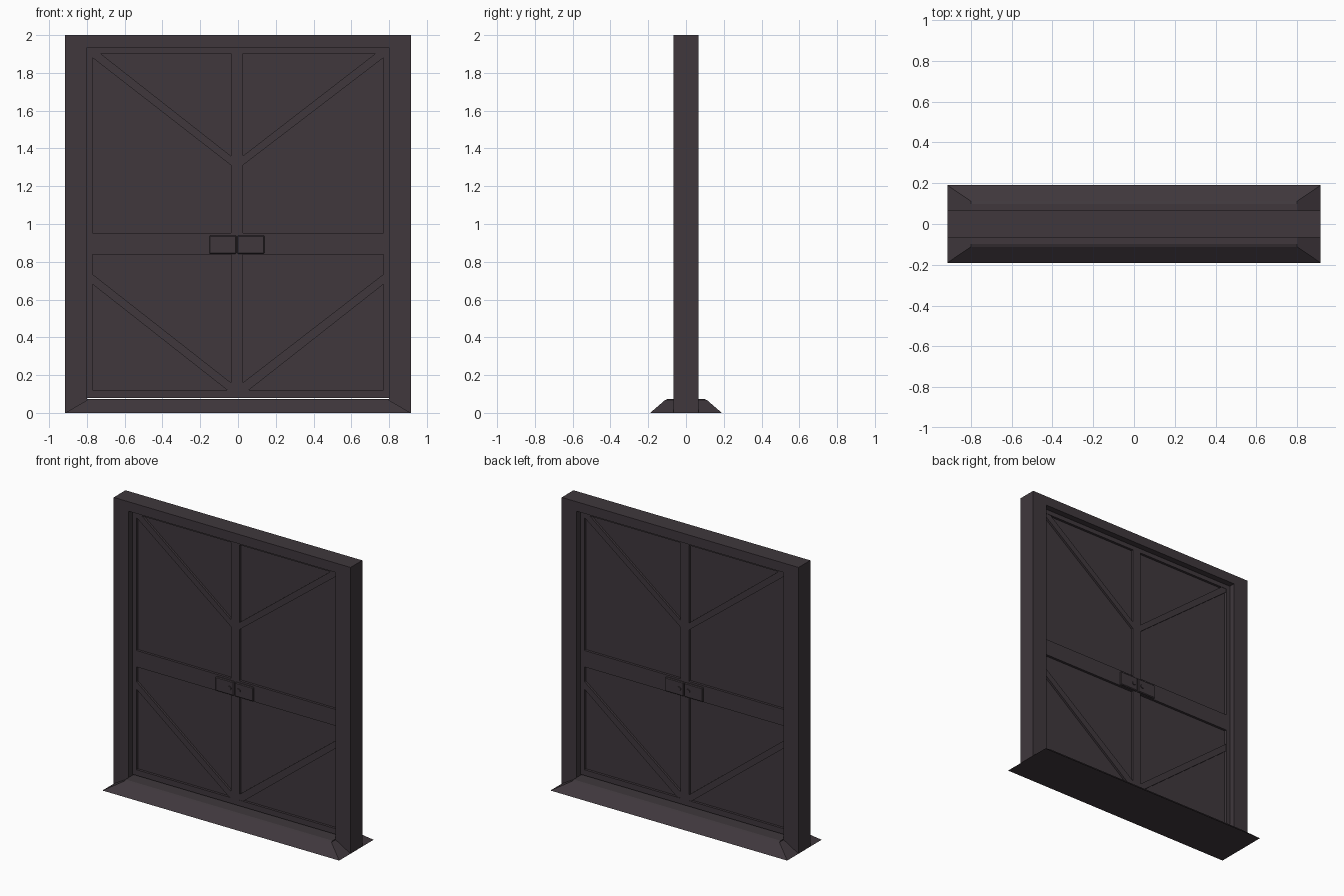
import bpy, bmesh, math
from mathutils import Matrix

if "Cube" in bpy.data.objects:
    bpy.data.objects.remove(bpy.data.objects["Cube"])

mat = bpy.data.materials.new("dark plum metal")
mat.diffuse_color = (0.050, 0.039, 0.046, 1)
mat.use_nodes = True
mat.node_tree.nodes["Principled BSDF"].inputs["Base Color"].default_value = mat.diffuse_color


def finish(name, bm):
    bmesh.ops.recalc_face_normals(bm, faces=bm.faces)
    me = bpy.data.meshes.new(name)
    bm.to_mesh(me)
    bm.free()
    me.materials.append(mat)
    ob = bpy.data.objects.new(name, me)
    bpy.context.collection.objects.link(ob)
    return ob


def plate(name, pts, depth):
    """Front-view outline (x, z) made solid from -depth to +depth in y."""
    bm = bmesh.new()
    face = bm.faces.new([bm.verts.new((x, -depth, z)) for x, z in pts])
    ext = bmesh.ops.extrude_face_region(bm, geom=[face])["geom"]
    for v in ext:
        if isinstance(v, bmesh.types.BMVert):
            v.co.y = depth
    return finish(name, bm)


def rect(name, x0, x1, z0, z1, depth):
    return plate(name, [(x0, z0), (x1, z0), (x1, z1), (x0, z1)], depth)


CX = -0.006            # meeting line of the two leaves
OUT, INN = 0.915, 0.80  # frame outer and inner half widths
PANEL, RAIL, BRACE = 0.005, 0.022, 0.020

# Outer frame as one arch-shaped piece
plate("door_frame", [(-OUT, 0), (-INN, 0), (-INN, 1.934), (INN, 1.934),
                     (INN, 0), (OUT, 0), (OUT, 2), (-OUT, 2)], 0.065)

# Sloped threshold with mitred ends
bm = bmesh.new()
rings = []
for x, y, z in [(OUT, 0.19, 0), (INN, 0.112, 0.067), (INN, 0.098, 0.073)]:
    rings.append([bm.verts.new((sx * x, sy * y, z))
                  for sx, sy in [(-1, -1), (1, -1), (1, 1), (-1, 1)]])
bm.faces.new(rings[0])
bm.faces.new(rings[-1])
for a, b in zip(rings, rings[1:]):
    for i in range(4):
        j = (i + 1) % 4
        bm.faces.new([a[i], a[j], b[j], b[i]])
finish("threshold", bm)

# Door sheet, border stiles and rails
rect("door_panel", -INN, INN, 0.08, 1.934, PANEL)
plate("side_stile_and_top_rail", [(-INN, 0.08), (-0.77, 0.08), (-0.77, 1.903), (0.77, 1.903),
                                  (0.77, 0.08), (INN, 0.08), (INN, 1.934), (-INN, 1.934)], RAIL)
rect("bottom_rail", -0.77, 0.77, 0.08, 0.12, RAIL)
rect("middle_rail", -0.77, 0.77, 0.838, 0.953, RAIL)
rect("centre_stile_upper", CX - 0.032, CX + 0.032, 0.953, 1.903, RAIL)
rect("centre_stile_lower", CX - 0.032, CX + 0.032, 0.12, 0.838, RAIL)

# Diagonal braces and lock parts, mirrored for each leaf
for side, s in (("left", -1), ("right", 1)):
    a = CX + s * 0.025
    plate("upper_brace_" + side, [(a, 1.306), (s * 0.775, 1.884), (s * 0.775, 1.908),
                                  (s * 0.735, 1.908), (a, 1.355)], BRACE)
    plate("lower_brace_" + side, [(a, 0.115), (s * 0.05, 0.115), (s * 0.775, 0.685),
                                  (s * 0.775, 0.738), (a, 0.155)], BRACE)
    x0, x1 = sorted((CX + s * 0.002, CX + s * 0.146))
    lock = rect("lock_plate_" + side, x0, x1, 0.842, 0.940, 0.034)
    bev = lock.modifiers.new("edge", "BEVEL")
    bev.width, bev.segments = 0.005, 1
    bm = bmesh.new()
    bmesh.ops.create_cone(bm, cap_ends=True, segments=12, radius1=0.014, radius2=0.014, depth=0.08,
                          matrix=Matrix.Translation((CX + s * 0.035, 0, 0.89))
                          @ Matrix.Rotation(math.pi / 2, 4, 'X'))
    finish("lock_button_" + side, bm)
